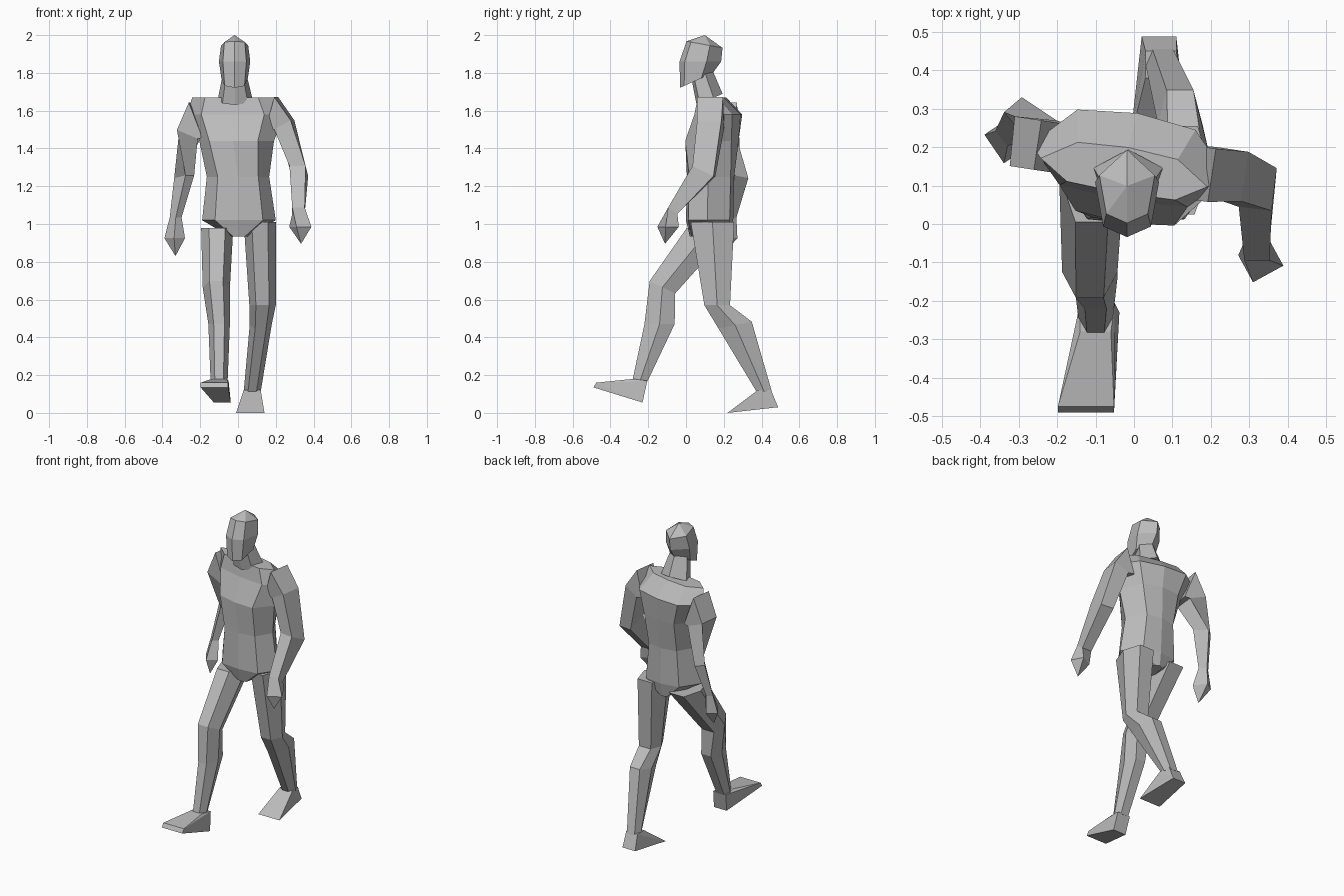
import bpy, bmesh
from mathutils import Euler, Vector

default_cube = bpy.data.objects.get("Cube")
if default_cube:
    bpy.data.objects.remove(default_cube, do_unlink=True)

# One plain grey material
grey = bpy.data.materials.new("plain grey")
grey.use_nodes = True
colour = (0.5, 0.5, 0.5, 1)
grey.diffuse_color = colour
grey.node_tree.nodes["Principled BSDF"].inputs["Base Color"].default_value = colour

# Unit cross-sections, front at -y
BOX = [(-1, -1), (1, -1), (1, 1), (-1, 1)]
LEG = [(-.5, -1), (.5, -1), (1, 0), (.6, 1), (-.6, 1), (-1, 0)]
HEAD = [(0, -1), (.75, -.75), (1, .3), (0, 1), (-1, .3), (-.75, -.75)]
TORSO = [(-.65, -.9), (0, -1), (.65, -.9), (1, -.1), (.6, .85), (0, 1), (-.6, .85), (-1, -.1)]


def finish(name, bm):
    """Clean the mesh and place it in the scene with flat faces."""
    bmesh.ops.remove_doubles(bm, verts=bm.verts, dist=0.003)
    bmesh.ops.recalc_face_normals(bm, faces=bm.faces)
    mesh = bpy.data.meshes.new(name)
    bm.to_mesh(mesh)
    bm.free()
    mesh.materials.append(grey)
    obj = bpy.data.objects.new(name, mesh)
    bpy.context.collection.objects.link(obj)
    return obj


def ring(bm, section, x, y, z, rx, ry, yaw=0, pitch=0, roll=0):
    """Add one scaled and turned cross-section."""
    turn = Euler((pitch, roll, yaw)).to_matrix()
    centre = Vector((x, y, z))
    return [bm.verts.new(centre + turn @ Vector((u * rx, v * ry, 0))) for u, v in section]


def loft(name, section, *rings):
    """Join cross-sections into a closed, faceted body part."""
    bm = bmesh.new()
    loops = [ring(bm, section, *r) for r in rings]
    count = len(section)
    for low, high in zip(loops, loops[1:]):
        for i in range(count):
            j = (i + 1) % count
            bm.faces.new((low[i], low[j], high[j], high[i]))
    bm.faces.new(loops[0])
    bm.faces.new(loops[-1])
    return finish(name, bm)


def foot(name, *bars):
    """Wrap a wedge around crossbars given as x, y, z and half width."""
    bm = bmesh.new()
    for x, y, z, half in bars:
        for side in (-half, half):
            bm.verts.new((x + side, y, z))
    bmesh.ops.convex_hull(bm, input=bm.verts)
    return finish(name, bm)


# Head and neck
loft("head", HEAD,
     (-.018, .055, 1.76, .07, .095, 0, .42),
     (-.018, .076, 1.86, .083, .11),
     (-.018, .098, 1.95, .072, .097, 0, -.18),
     (-.018, .1, 2, .001, .001))
loft("neck", HEAD,
     (-.015, .125, 1.66, .09, .075, 0, .4),
     (-.018, .085, 1.79, .062, .06, 0, .4))

# Torso, twisted against the stride
loft("torso", TORSO,
     (.005, .13, .935, .05, .11),
     (.005, .125, 1.02, .195, .125),
     (0, .13, 1.25, .165, .125),
     (-.005, .14, 1.44, .2, .14, -.15),
     (-.01, .175, 1.58, .26, .115, -.17),
     (-.025, .14, 1.67, .22, .06, -.17))

# Trailing leg
loft("left_leg", LEG,
     (.115, .14, 1.01, .085, .115),
     (.13, .165, .57, .07, .068),
     (.12, .26, .465, .058, .09, 0, .2),
     (.075, .415, .11, .045, .04))
foot("left_foot", (.075, .38, .12, .045), (.07, .45, .12, .04),
     (.065, .488, .03, .045), (.065, .22, 0, .075))

# Leading leg
loft("right_leg", LEG,
     (-.11, .13, .98, .085, .125),
     (-.115, -.125, .665, .072, .075, 0, -.45),
     (-.1, -.14, .47, .057, .08),
     (-.1, -.245, .165, .045, .04))
foot("right_foot", (-.1, -.28, .18, .04), (-.095, -.205, .17, .045),
     (-.083, -.23, .055, .045), (-.125, -.475, .16, .073), (-.125, -.49, .135, .073))

# Arms, each running from shoulder to pointed hand
loft("left_arm", BOX,
     (.18, .13, 1.59, .085, .07, -.15, 0, -1.3),
     (.245, .13, 1.525, .05, .065, -.15, 0, -.5),
     (.322, .095, 1.28, .043, .062, -.12, -.45),
     (.32, -.07, 1.07, .033, .03, 0, -.6),
     (.33, -.095, .985, .045, .04, .5),
     (.335, -.11, .895, .001, .001))
loft("right_arm", BOX,
     (-.215, .2, 1.55, .1, .065, -.15, 0, 1.2),
     (-.262, .21, 1.475, .06, .065, -.1, 0, .4),
     (-.285, .275, 1.25, .03, .047, .7, -.15),
     (-.33, .235, 1.035, .02, .025, .7),
     (-.335, .215, .925, .035, .045, .6),
     (-.33, .19, .83, .001, .001))
